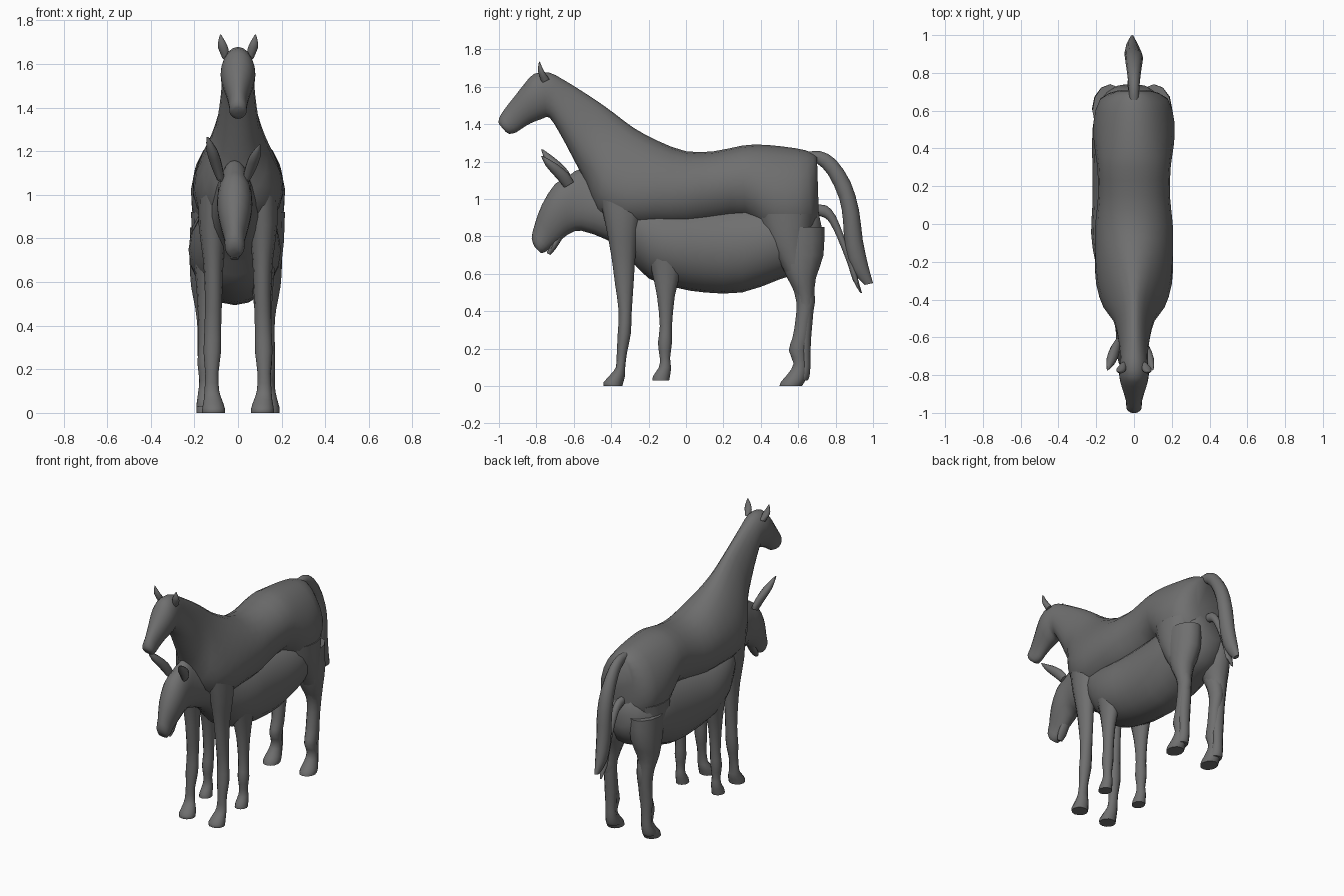
import bpy, bmesh, math
from mathutils import Vector

grey = bpy.data.materials.new("plain grey")
grey.diffuse_color = (0.16, 0.16, 0.16, 1)


def spline(rows, steps):
    """Smoothly interpolate a list of section tuples."""
    out = []
    for i in range(len(rows) - 1):
        p0, p1 = rows[max(i - 1, 0)], rows[i]
        p2, p3 = rows[i + 1], rows[min(i + 2, len(rows) - 1)]
        for s in range(steps):
            t = s / steps
            out.append([b + 0.5 * t * (c - a + t * (2*a - 5*b + 4*c - d + t * (3*(b - c) + d - a)))
                        for a, b, c, d in zip(p0, p1, p2, p3)])
    return out + [list(rows[-1])]


def loft(name, rows, sides=16, steps=2):
    """Skin rings: (y, z of one edge, y, z of other edge, half width, x, taper to first edge)."""
    bm = bmesh.new()
    rings = []
    for ya, za, yb, zb, w, x, egg in spline(rows, steps):
        ring = []
        for k in range(sides):
            a = 2 * math.pi * k / sides
            c, s = math.cos(a), math.sin(a)
            ring.append(bm.verts.new((x + w * s * (1 - egg * c),
                                      (ya + yb) / 2 + c * (ya - yb) / 2,
                                      (za + zb) / 2 + c * (za - zb) / 2)))
        rings.append(ring)
    for r, q in zip(rings, rings[1:]):
        for k in range(sides):
            j = (k + 1) % sides
            bm.faces.new((r[k], r[j], q[j], q[k]))
    bm.faces.new(rings[0])
    bm.faces.new(rings[-1])
    bmesh.ops.recalc_face_normals(bm, faces=bm.faces)
    me = bpy.data.meshes.new(name)
    bm.to_mesh(me)
    bm.free()
    me.materials.append(grey)
    ob = bpy.data.objects.new(name, me)
    bpy.context.collection.objects.link(ob)
    bpy.ops.object.select_all(action='DESELECT')
    ob.select_set(True)
    bpy.context.view_layer.objects.active = ob
    bpy.ops.object.shade_smooth_by_angle(angle=math.radians(50))
    return ob


def leg_pair(name, rows, centre=0.0):
    """Level sections: (front y, back y, z, x, half width), made on both sides."""
    for side, sx in (("left", -1), ("right", 1)):
        loft(f"{name}_{side}", [(f, b, 0, 0, w, centre + sx * x, 0)[:1] + (z, b, z, w, centre + sx * x, 0)
                                for f, b, z, x, w in rows], sides=12)


def body(name, rows, x=0.0):
    loft(name, [(ya, za, yb, zb, w, x, e) for ya, za, yb, zb, w, e in rows], sides=20)


# Horse: rump, barrel, neck and head in one skin
body("horse_body", [
    (.70, 1.23, .71, .92, .09, 0), (.64, 1.26, .68, .80, .18, .1),
    (.52, 1.28, .55, .74, .215, .1), (.40, 1.29, .42, .80, .21, .05),
    (.30, 1.285, .32, .89, .195, 0), (.15, 1.255, .15, .865, .19, 0),
    (0, 1.255, 0, .84, .205, .05), (-.15, 1.31, -.17, .84, .205, .2),
    (-.28, 1.38, -.34, .84, .19, .35), (-.38, 1.455, -.475, .92, .15, .42),
    (-.47, 1.52, -.535, 1.08, .105, .3), (-.57, 1.585, -.61, 1.23, .085, .2),
    (-.66, 1.64, -.68, 1.36, .075, .1), (-.73, 1.675, -.73, 1.435, .073, 0),
    (-.81, 1.67, -.765, 1.43, .08, 0), (-.86, 1.62, -.83, 1.405, .07, -.1),
    (-.915, 1.55, -.88, 1.375, .053, -.1), (-.97, 1.48, -.91, 1.355, .042, 0),
    (-1.0, 1.43, -.945, 1.348, .04, 0), (-1.0, 1.40, -.965, 1.36, .024, 0)])

# Donkey: rump, belly, neck and head
body("donkey_body", [
    (.70, .97, .74, .78, .09, 0), (.63, 1.0, .68, .64, .17, 0),
    (.5, 1.0, .50, .57, .205, 0), (.3, .98, .3, .5, .205, 0),
    (.1, .97, .1, .5, .205, 0), (-.05, .97, -.05, .525, .212, 0),
    (-.2, 1.0, -.2, .575, .19, 0), (-.3, 1.05, -.31, .69, .15, 0),
    (-.42, 1.11, -.42, .78, .11, .1), (-.55, 1.165, -.56, .83, .082, .2),
    (-.63, 1.12, -.61, .82, .08, 0), (-.70, 1.08, -.645, .80, .08, -.05),
    (-.77, .97, -.68, .77, .066, -.1), (-.81, .86, -.715, .745, .048, 0),
    (-.825, .79, -.75, .718, .044, 0), (-.81, .745, -.775, .71, .028, 0)], x=-.015)
loft("donkey_lower_lip", [(-.70, .80, -.66, .79, .03, -.015, 0),
                          (-.73, .745, -.695, .735, .03, -.015, 0),
                          (-.745, .71, -.725, .70, .018, -.015, 0)], sides=10)

# Horse legs
leg_pair("horse_front_leg", [
    (-.46, -.22, 1.0, .11, .07), (-.43, -.25, .86, .115, .065),
    (-.40, -.27, .7, .113, .047), (-.38, -.28, .55, .112, .04),
    (-.36, -.29, .4, .115, .038), (-.365, -.295, .28, .118, .04),
    (-.37, -.315, .18, .12, .03), (-.375, -.325, .1, .12, .034),
    (-.405, -.325, .06, .115, .042), (-.44, -.335, .02, .112, .052),
    (-.44, -.34, 0, .112, .052)])
leg_pair("horse_hind_leg", [
    (.38, .69, .92, .115, .10), (.43, .66, .78, .125, .085),
    (.50, .66, .66, .13, .065), (.56, .68, .55, .13, .05),
    (.59, .69, .45, .128, .042), (.585, .67, .35, .128, .04),
    (.57, .66, .26, .13, .04), (.55, .645, .19, .132, .038),
    (.575, .645, .12, .135, .034), (.545, .645, .065, .137, .042),
    (.51, .635, .025, .138, .052), (.50, .62, 0, .138, .052)])

# Donkey legs
leg_pair("donkey_front_leg", [
    (-.22, 0, .75, .12, .075), (-.185, -.025, .62, .125, .055),
    (-.155, -.06, .48, .13, .04), (-.14, -.075, .32, .132, .033),
    (-.15, -.075, .23, .135, .036), (-.14, -.085, .15, .135, .027),
    (-.145, -.08, .1, .135, .032), (-.175, -.085, .055, .135, .038),
    (-.18, -.09, .03, .135, .04)], -.015)
leg_pair("donkey_hind_leg", [
    (.46, .74, .85, .115, .095), (.49, .735, .70, .12, .092),
    (.54, .695, .58, .135, .07), (.59, .685, .48, .138, .048),
    (.60, .68, .38, .135, .04), (.60, .67, .27, .135, .04),
    (.605, .665, .16, .135, .034), (.60, .665, .1, .135, .036),
    (.56, .66, .05, .137, .042), (.55, .65, .03, .137, .042)], -.01)

# Tails
loft("horse_tail", [
    (.64, 1.25, .65, 1.21, .025, 0, 0), (.72, 1.255, .70, 1.19, .028, 0, 0),
    (.80, 1.21, .76, 1.13, .034, 0, 0), (.88, 1.09, .82, 1.0, .044, 0, 0),
    (.925, .94, .84, .88, .048, 0, 0), (.945, .78, .85, .74, .045, -.005, 0),
    (.975, .64, .885, .62, .035, -.01, 0), (1.0, .55, .955, .54, .012, -.01, 0)], sides=12)
loft("donkey_tail", [
    (.68, .97, .68, .92, .022, -.01, 0), (.75, .965, .74, .90, .025, -.01, 0),
    (.80, .91, .77, .87, .022, -.01, 0), (.845, .80, .81, .79, .02, -.01, 0),
    (.90, .66, .865, .65, .025, -.01, 0), (.92, .57, .89, .57, .025, -.01, 0),
    (.942, .495, .93, .50, .006, -.01, 0)], sides=10)

# Ears
for side, sx in (("left", -1), ("right", 1)):
    loft(f"horse_ear_{side}", [
        (-.77, 1.62, -.73, 1.64, .018, sx * .055, 0), (-.79, 1.675, -.75, 1.67, .024, sx * .068, 0),
        (-.79, 1.71, -.765, 1.695, .016, sx * .075, 0), (-.785, 1.735, -.78, 1.73, .003, sx * .08, 0)], sides=10)
    d = 0 if sx < 0 else -.035
    loft(f"donkey_ear_{side}", [
        (-.65, 1.06, -.60, 1.09, .018, -.02 + sx * .06, 0),
        (-.69, 1.12 + d / 3, -.63, 1.15 + d / 3, .026, -.02 + sx * .078, 0),
        (-.75, 1.20 + d / 1.5, -.69, 1.21 + d / 1.5, .026, -.02 + sx * .1, 0),
        (-.775, 1.265 + d, -.765, 1.265 + d, .004, -.02 + sx * .12, 0)], sides=10)
